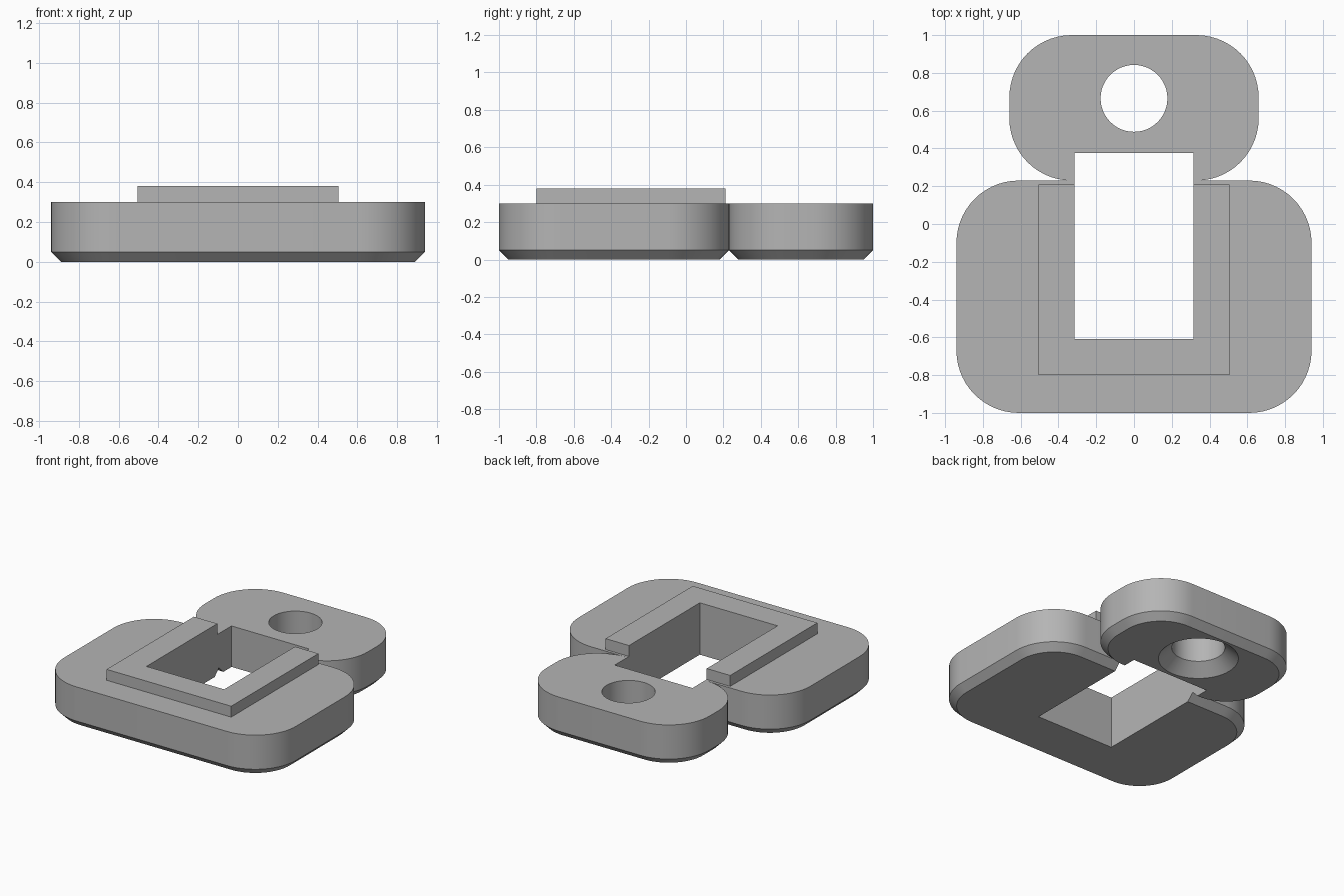
import bpy
import bmesh
from math import cos, sin, pi

if "Cube" in bpy.data.objects:
    bpy.data.objects.remove(bpy.data.objects["Cube"])

grey = bpy.data.materials.new("mid grey")
grey.use_nodes = True
grey.diffuse_color = (0.46, 0.46, 0.46, 1)
grey.node_tree.nodes["Principled BSDF"].inputs["Base Color"].default_value = grey.diffuse_color


def loft(name, rings):
    """Closed solid through rings of points, listed from bottom to top."""
    bm = bmesh.new()
    loops = [[bm.verts.new(p) for p in ring] for ring in rings]
    n = len(loops[0])
    for low, high in zip(loops, loops[1:]):
        for i in range(n):
            j = (i + 1) % n
            bm.faces.new((low[i], low[j], high[j], high[i]))
    bm.faces.new(loops[0][::-1])
    bm.faces.new(loops[-1])
    mesh = bpy.data.meshes.new(name)
    bm.to_mesh(mesh)
    bm.free()
    mesh.materials.append(grey)
    ob = bpy.data.objects.new(name, mesh)
    bpy.context.collection.objects.link(ob)
    return ob


def rounded_ring(half_x, y0, y1, radius, z, inset=0, steps=14):
    r = radius - inset
    cx = half_x - radius
    corners = [(cx, y1 - radius), (-cx, y1 - radius),
               (-cx, y0 + radius), (cx, y0 + radius)]
    return [(x + r * cos((q + k / steps) * pi / 2),
             y + r * sin((q + k / steps) * pi / 2), z)
            for q, (x, y) in enumerate(corners) for k in range(steps + 1)]


def slab(name, half_x, y0, y1, radius):
    """Rounded slab with a chamfered bottom edge."""
    size = (half_x, y0, y1, radius)
    return loft(name, [rounded_ring(*size, 0, 0.05),
                       rounded_ring(*size, 0.05), rounded_ring(*size, 0.3)])


def box(name, half_x, y0, y1, z0, z1):
    return loft(name, [[(-half_x, y0, z), (half_x, y0, z),
                        (half_x, y1, z), (-half_x, y1, z)] for z in (z0, z1)])


def circle(y, r, z, n=48):
    return [(r * cos(2 * pi * i / n), y + r * sin(2 * pi * i / n), z) for i in range(n)]


def combine(ob, other, operation):
    mod = ob.modifiers.new("cut", 'BOOLEAN')
    mod.operation, mod.object, mod.solver = operation, other, 'EXACT'
    bpy.ops.object.select_all(action='DESELECT')
    bpy.context.view_layer.objects.active = ob
    ob.select_set(True)
    bpy.ops.object.modifier_apply(modifier=mod.name)


# Main body, raised rim and rear tab
body = slab("main_body", 0.94, -1, 0.23, 0.33)
rim = box("raised_rim", 0.505, -0.80, 0.21, 0.2, 0.38)
tab = slab("rear_tab", 0.66, 0.23, 1, 0.33)

# Rectangular window and countersunk screw hole
window = box("window_cutter", 0.315, -0.61, 0.375, -0.2, 0.6)
hole = loft("hole_cutter", [circle(0.665, 0.277, -0.01), circle(0.665, 0.177, 0.08),
                            circle(0.665, 0.177, 0.6)])
combine(body, rim, 'UNION')
combine(body, window, 'DIFFERENCE')
combine(tab, window, 'DIFFERENCE')
combine(tab, hole, 'DIFFERENCE')
for helper in (rim, window, hole):
    bpy.data.objects.remove(helper)

# Smooth rounded corners, crisp edges
for ob in (body, tab):
    bpy.ops.object.select_all(action='DESELECT')
    bpy.context.view_layer.objects.active = ob
    ob.select_set(True)
    bpy.ops.object.shade_smooth_by_angle(angle=pi / 6)
